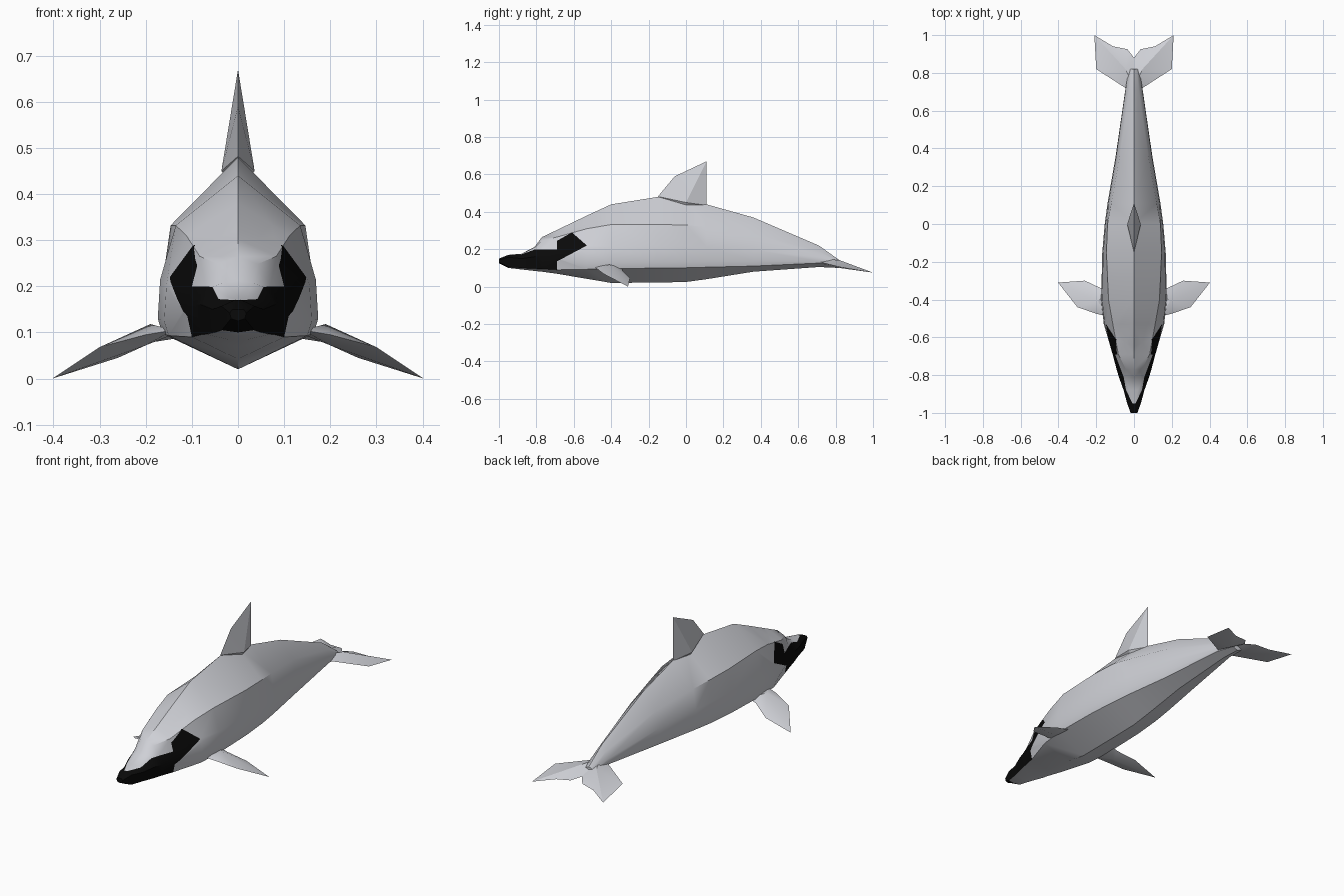
import bpy, bmesh, math
from mathutils import Vector

if "Cube" in bpy.data.objects:
    bpy.data.objects.remove(bpy.data.objects["Cube"])

def material(name, rgb):
    m = bpy.data.materials.new(name)
    m.diffuse_color = (*rgb, 1)
    m.use_nodes = True
    m.node_tree.nodes["Principled BSDF"].inputs["Base Color"].default_value = m.diffuse_color
    return m

GREY = material("pale_grey", (0.62, 0.63, 0.67))
BLACK = material("black", (0.003, 0.003, 0.003))

def finish(name, bm, angle):
    bmesh.ops.remove_doubles(bm, verts=bm.verts, dist=0.0005)
    bmesh.ops.recalc_face_normals(bm, faces=bm.faces)
    me = bpy.data.meshes.new(name)
    bm.to_mesh(me)
    bm.free()
    me.materials.append(GREY)
    me.materials.append(BLACK)
    ob = bpy.data.objects.new(name, me)
    bpy.context.collection.objects.link(ob)
    bpy.ops.object.select_all(action='DESELECT')
    ob.select_set(True)
    bpy.context.view_layer.objects.active = ob
    bpy.ops.object.shade_smooth_by_angle(angle=math.radians(angle))
    return ob

# Head rings: y, top z, then (x, z) of crest, mask edge, side, jaw, then bottom z
head = [
    (-1.00, .150, .008, .150, .012, .150, .018, .142, .015, .130, .125),
    (-0.95, .170, .003, .170, .008, .170, .036, .157, .035, .105, .100),
    (-0.88, .176, .020, .175, .042, .172, .055, .150, .050, .100, .092),
    (-0.81, .212, .030, .208, .055, .198, .080, .160, .070, .096, .084),
    (-0.77, .265, .042, .248, .070, .200, .092, .160, .080, .095, .080),
    (-0.69, .303, .083, .265, .100, .200, .113, .150, .100, .090, .069),
]
# Trunk rings: y, top z, shoulder x, shoulder z, half width, belly edge z, bottom z
trunk = [
    (-0.53, .380, .112, .310, .160, .093, .042),
    (-0.40, .440, .135, .332, .174, .097, .020),
    (-0.15, .480, .146, .332, .168, .099, .022),
    (0.00, .462, .140, .330, .155, .101, .025),
    (0.11, .440, .120, .318, .140, .104, .040),
    (0.36, .370, .075, .285, .097, .110, .080),
    (0.71, .220, .025, .190, .046, .126, .105),
    (0.82, .142, .015, .137, .030, .112, .100),
]

def half_ring(row):
    y, top, bottom = row[0], row[1], row[-1]
    if len(row) == 7:
        _, _, ux, uz, w, lz, _ = row
        pairs = [(ux, uz), (.97 * w, (uz + lz) / 2),
                 (w, lz + .14 * (uz - lz)), (.94 * w, lz)]
    else:
        pairs = [row[2:4], row[4:6], row[6:8], row[8:10]]
    return [Vector((x, y, z)) for x, z in [(0, top), *pairs, (0, bottom)]]

# Body with beak and black mask bands
bm = bmesh.new()
rings = [half_ring(r) for r in head + trunk]
cheeks = []
for s in (1, -1):
    vs = [[bm.verts.new((p.x * s, p.y, p.z)) for p in r] for r in rings]
    for i in range(len(vs) - 1):
        for b in range(5):
            f = bm.faces.new((vs[i][b], vs[i + 1][b], vs[i + 1][b + 1], vs[i][b + 1]))
            if i == 0 or (i < 5 and b in (2, 3)):
                f.material_index = 1
            if i == 5:
                cheeks.append(f)
    bm.faces.new(vs[0]).material_index = 1
    bm.faces.new(vs[-1])
cheeks = bmesh.ops.triangulate(bm, faces=cheeks)["faces"]

# Eye patch cut into the cheeks along a side-view outline
outline = [(-.69, .245), (-.61, .29), (-.53, .22), (-.69, .135)]
cuts = []
for (y0, z0), (y1, z1) in zip(outline, outline[1:]):
    co, no = Vector((0, y0, z0)), Vector((0, z0 - z1, y1 - y0)).normalized()
    cuts.append((co, no))
    near = [f for f in bm.faces if -.69 < f.calc_center_median().y < -.53]
    geom = near + list({e for f in near for e in f.edges}) + list({v for f in near for v in f.verts})
    bmesh.ops.bisect_plane(bm, geom=geom, plane_co=co, plane_no=no, dist=1e-5)
for f in bm.faces:
    c = f.calc_center_median()
    if -.69 < c.y < -.53 and all((c - co).dot(no) < 0 for co, no in cuts):
        f.material_index = 1
finish("body", bm, 35)

def blade(name, edge, ridge_a, ridge_b, mirror, angle=25):
    """Flat fin: an edge outline joined to a ridge point on each side."""
    bm = bmesh.new()
    for s in ((1, -1) if mirror else (1,)):
        def vert(p):
            return bm.verts.new((p[0] * s, p[1], p[2]))
        loop = [vert(p) for p in edge]
        for apex in (vert(ridge_a), vert(ridge_b)):
            for a, b in zip(loop, loop[1:] + loop[:1]):
                bm.faces.new((a, b, apex))
    return finish(name, bm, angle)

# Back fin
blade("dorsal_fin", [(0, -.15, .482), (0, -.06, .59), (0, .11, .67), (0, .11, .435), (0, 0, .40)],
      (.036, 0, .45), (-.036, 0, .45), False)

# Side flippers
blade("flippers", [(.14, -.49, .105), (.20, -.475, .095), (.30, -.44, .068), (.402, -.31, 0),
                   (.26, -.30, .045), (.175, -.34, .085), (.13, -.34, .10)],
      (.19, -.41, .118), (.20, -.40, .072), True)

# Tail flukes
blade("tail_flukes", [(0, .72, .15), (.045, .72, .130), (.20, .82, .105), (.21, 1.0, .075),
                      (.11, .94, .092), (.035, .925, .10), (0, .88, .112)],
      (.045, .82, .142), (.05, .82, .100), True)
